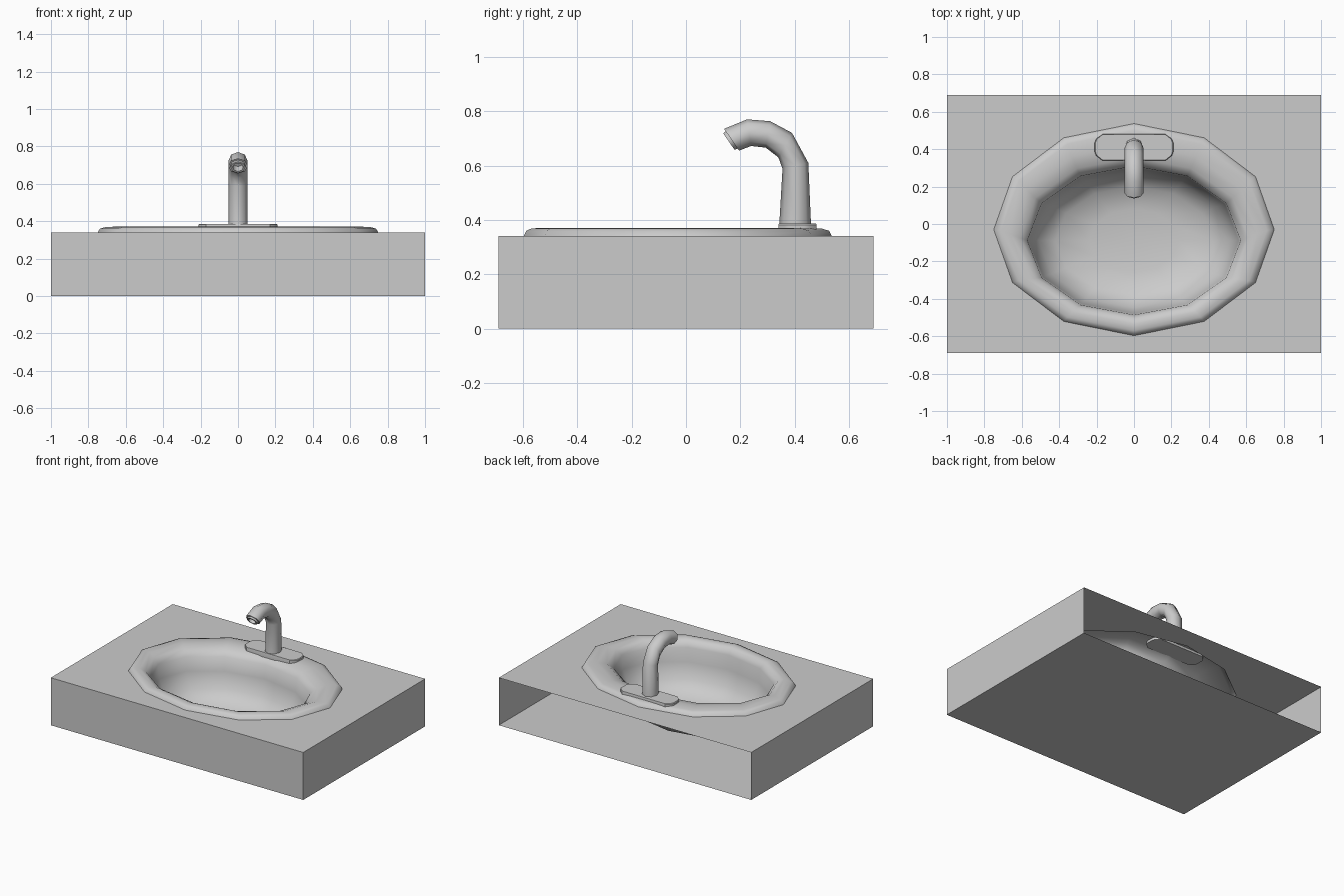
import bpy, bmesh
from math import sin, cos, pi, radians

if "Cube" in bpy.data.objects:
    bpy.data.objects.remove(bpy.data.objects["Cube"])


def finish(name, bm, angle=None, recalc=False):
    if recalc:
        bmesh.ops.recalc_face_normals(bm, faces=bm.faces)
    me = bpy.data.meshes.new(name)
    bm.to_mesh(me)
    bm.free()
    ob = bpy.data.objects.new(name, me)
    bpy.context.collection.objects.link(ob)
    if angle:
        bpy.ops.object.select_all(action='DESELECT')
        ob.select_set(True)
        bpy.context.view_layer.objects.active = ob
        bpy.ops.object.shade_smooth_by_angle(angle=radians(angle))
    return ob


def oval(cy, rx, ry, z, n=12):
    return [(rx * cos(2 * pi * i / n), cy + ry * sin(2 * pi * i / n), z) for i in range(n)]


def loft(rings, cap_start=False, cap_end=False):
    bm = bmesh.new()
    vs = [[bm.verts.new(p) for p in r] for r in rings]
    n = len(vs[0])
    for a, b in zip(vs, vs[1:]):
        for i in range(n):
            j = (i + 1) % n
            bm.faces.new((a[i], a[j], b[j], b[i]))
    if cap_start:
        bm.faces.new(vs[0][::-1])
    if cap_end:
        bm.faces.new(vs[-1])
    return bm


W, D, H = 1.0, 0.69, 0.34

# cabinet: floor, front and side panels, open at the back
bm = bmesh.new()
lo = [bm.verts.new((x, y, 0)) for x, y in ((-W, D), (-W, -D), (W, -D), (W, D))]
hi = [bm.verts.new((v.co.x, v.co.y, H)) for v in lo]
bm.faces.new(lo[::-1])
for i in range(3):
    bm.faces.new((lo[i], lo[i + 1], hi[i + 1], hi[i]))
finish("cabinet", bm)

# countertop with an oval cutout for the basin
bm = bmesh.new()
for pts in ([(-W, -D, H), (W, -D, H), (W, D, H), (-W, D, H)], oval(-0.03, 0.75, 0.567, H)):
    vs = [bm.verts.new(p) for p in pts]
    for i in range(len(vs)):
        bm.edges.new((vs[i - 1], vs[i]))
bmesh.ops.triangle_fill(bm, edges=bm.edges[:], use_beauty=True, normal=(0, 0, 1))
for f in bm.faces:
    f.normal_update()
    if f.normal.z < 0:
        f.normal_flip()
finish("countertop", bm)

# basin: raised rim followed by the bowl (centre y, radius x, radius y, z)
profile = [(-0.03, 0.75, 0.567, 0.34), (-0.03, 0.738, 0.557, 0.36), (-0.035, 0.71, 0.535, 0.368),
           (-0.055, 0.66, 0.48, 0.371), (-0.075, 0.61, 0.43, 0.357), (-0.088, 0.57, 0.398, 0.32),
           (-0.088, 0.56, 0.39, 0.22), (-0.088, 0.51, 0.36, 0.11), (-0.088, 0.42, 0.29, 0.042),
           (-0.088, 0.24, 0.17, 0.018), (-0.088, 0.06, 0.04, 0.012)]
finish("basin", loft([oval(*p) for p in profile], cap_end=True), 50)

# faucet base plate: rectangle with chamfered and rounded ends
quarter = [(0.21, 0.025), (0.202, 0.045), (0.17, 0.07)]
outline = (quarter + [(-x, y) for x, y in quarter[::-1]]
           + [(-x, -y) for x, y in quarter] + [(x, -y) for x, y in quarter[::-1]])
plate = [[(x * s, 0.41 + y * s, z) for x, y in outline] for s, z in ((1, 0.352), (1, 0.382), (0.98, 0.386))]
finish("faucet_base", loft(plate, True, True), 35)

# faucet: bent tube given by its outer and inner side points (y, z)
sections = [((0.46, 0.38), (0.343, 0.38)), ((0.45, 0.61), (0.355, 0.588)),
            ((0.39, 0.72), (0.34, 0.63)), ((0.31, 0.763), (0.293, 0.666)),
            ((0.225, 0.77), (0.24, 0.672)), ((0.14, 0.735), (0.195, 0.655))]


def section(o, i, scale=1.0, push=0.0, n=8):
    cy, cz = (o[0] + i[0]) / 2, (o[1] + i[1]) / 2
    hy, hz = (o[0] - i[0]) / 2, (o[1] - i[1]) / 2
    cy, cz = cy - 0.82 * push, cz - 0.57 * push
    return [(0.052 * scale * sin(2 * pi * k / n), cy + hy * scale * cos(2 * pi * k / n),
             cz + hz * scale * cos(2 * pi * k / n)) for k in range(n)]


rings = [section(o, i) for o, i in sections]
# nozzle: stepped lip and recessed outlet
tip = sections[-1]
rings += [section(*tip, 0.8), section(*tip, 0.76, 0.012), section(*tip, 0.55, 0.012),
          section(*tip, 0.5, -0.03)]
finish("faucet", loft(rings, True, True), 50, recalc=True)
